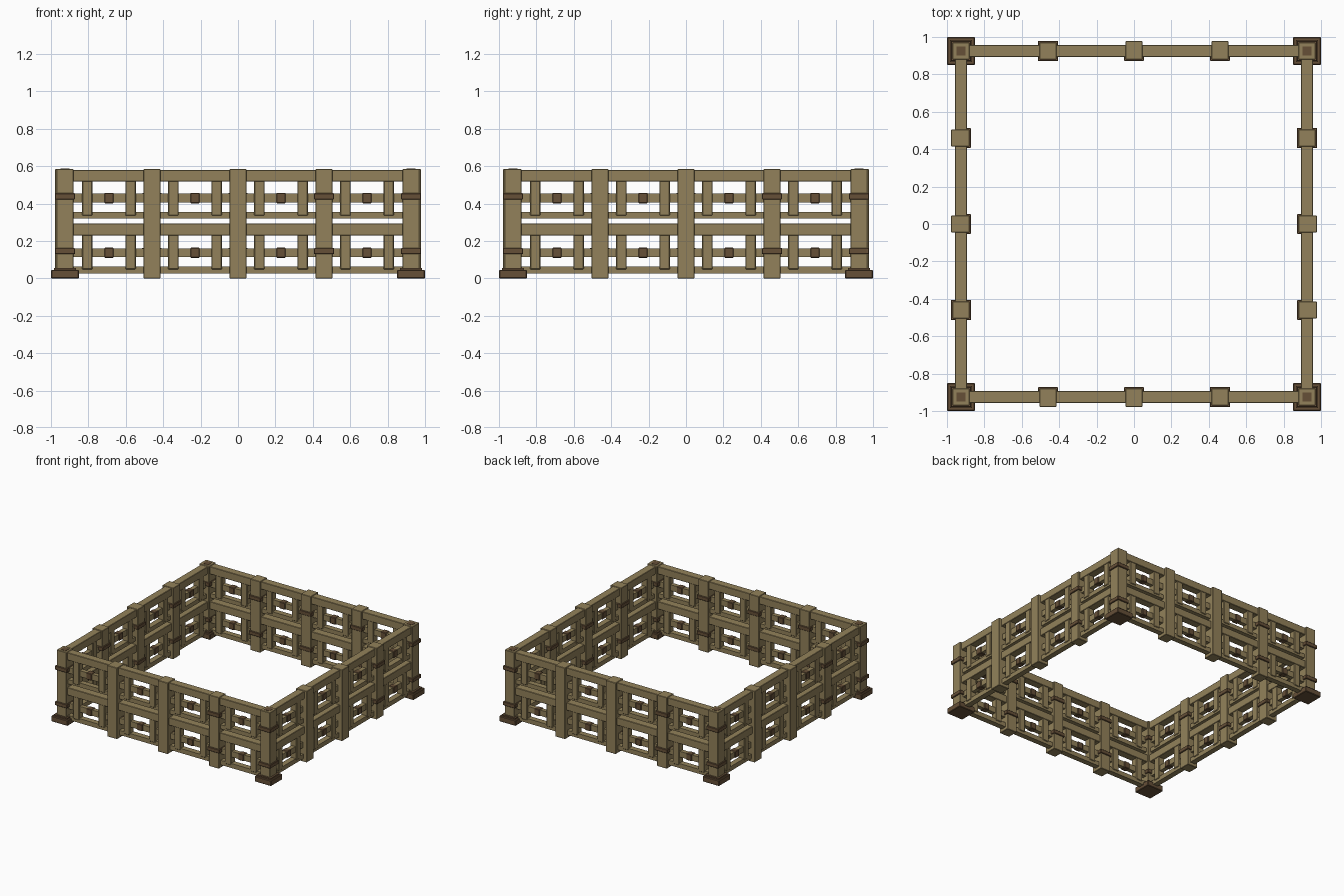
import bpy, bmesh, math
from mathutils import Matrix, Vector

if "Cube" in bpy.data.objects:
    bpy.data.objects.remove(bpy.data.objects["Cube"])


def material(name, color):
    m = bpy.data.materials.new(name)
    m.diffuse_color = (*color, 1)
    m.use_nodes = True
    m.node_tree.nodes["Principled BSDF"].inputs["Base Color"].default_value = m.diffuse_color
    return m


TAN = material("weathered tan wood", (0.29, 0.222, 0.103))
BROWN = material("dark brown wood", (0.132, 0.079, 0.039))
R = 0.925          # distance from centre to each fence line
BAYS = (-0.69, -0.23, 0.23, 0.69)


def boxes(name, mat, specs, bevel=0.0):
    """Boxes (x0, x1, y0, y1, z0, z1) for the front side, repeated on four sides."""
    bm = bmesh.new()
    for k in range(4):
        turn = Matrix.Rotation(k * math.pi / 2, 4, 'Z')
        for x0, x1, y0, y1, z0, z1 in specs:
            place = Matrix.Translation(((x0 + x1) / 2, (y0 + y1) / 2, (z0 + z1) / 2))
            size = Matrix.Diagonal((x1 - x0, y1 - y0, z1 - z0, 1))
            bmesh.ops.create_cube(bm, size=1, matrix=turn @ place @ size)
    mesh = bpy.data.meshes.new(name)
    bm.to_mesh(mesh)
    bm.free()
    mesh.materials.append(mat)
    ob = bpy.data.objects.new(name, mesh)
    bpy.context.collection.objects.link(ob)
    if bevel:
        mod = ob.modifiers.new("worn edges", 'BEVEL')
        mod.width = bevel
        mod.segments = 1
    return ob


def centred(x, w, d, z0, z1, y=-R):
    return (x - w / 2, x + w / 2, y - d / 2, y + d / 2, z0, z1)


# Corner posts, stepped feet and top pegs
boxes("corner_post", TAN, [centred(-R, 0.09, 0.09, 0.02, 0.585)], 0.003)
boxes("corner_foot", BROWN, [centred(-R, 0.149, 0.149, 0.0, 0.045)], 0.004)
boxes("corner_foot_step", BROWN, [centred(-R, 0.12, 0.12, 0.04, 0.055)])
boxes("corner_peg", BROWN, [centred(-R, 0.05, 0.05, 0.58, 0.587)])

# Intermediate posts
boxes("middle_post", TAN,
      [centred(0.46, 0.09, 0.09, 0, 0.585)] +
      [(x - 0.045, x + 0.045, -R - 0.053, -R + 0.045, 0, 0.585) for x in (-0.46, 0)], 0.003)

# Dark bands wrapped around the posts
bands = []
for z0, z1 in ((0.13, 0.162), (0.422, 0.455)):
    bands += [centred(x, 0.108, 0.108, z0, z1) for x in (-R, 0.46)]
    bands += [(x - 0.053, x + 0.053, -R, -R + 0.053, z0, z1) for x in (-0.46, 0)]
boxes("post_band", BROWN, bands, 0.003)

# Wide rails and narrow rails along each side
boxes("wide_rail", TAN, [centred(0, 1.85, 0.064, 0.518, 0.58),
                         centred(0, 1.85, 0.064, 0.23, 0.293)], 0.003)
boxes("narrow_rail", TAN, [centred(0, 1.85, 0.045, 0.32, 0.355),
                           centred(0, 1.85, 0.045, 0.025, 0.062)])
boxes("cross_bar", TAN, [centred(0, 1.85, 0.035, 0.405, 0.453),
                         centred(0, 1.85, 0.035, 0.113, 0.16)])

# Short pickets, two in each bay and tier
boxes("short_picket", TAN,
      [centred(b + s * 0.116, 0.056, 0.056, z0, z1)
       for b in BAYS for s in (-1, 1)
       for z0, z1 in ((0.335, 0.53), (0.048, 0.24))], 0.004)

# Dark wraps in the middle of each cross bar
boxes("bar_wrap", BROWN,
      [centred(b, 0.05, 0.05, z0, z1)
       for b in BAYS for z0, z1 in ((0.401, 0.457), (0.109, 0.164))], 0.004)
